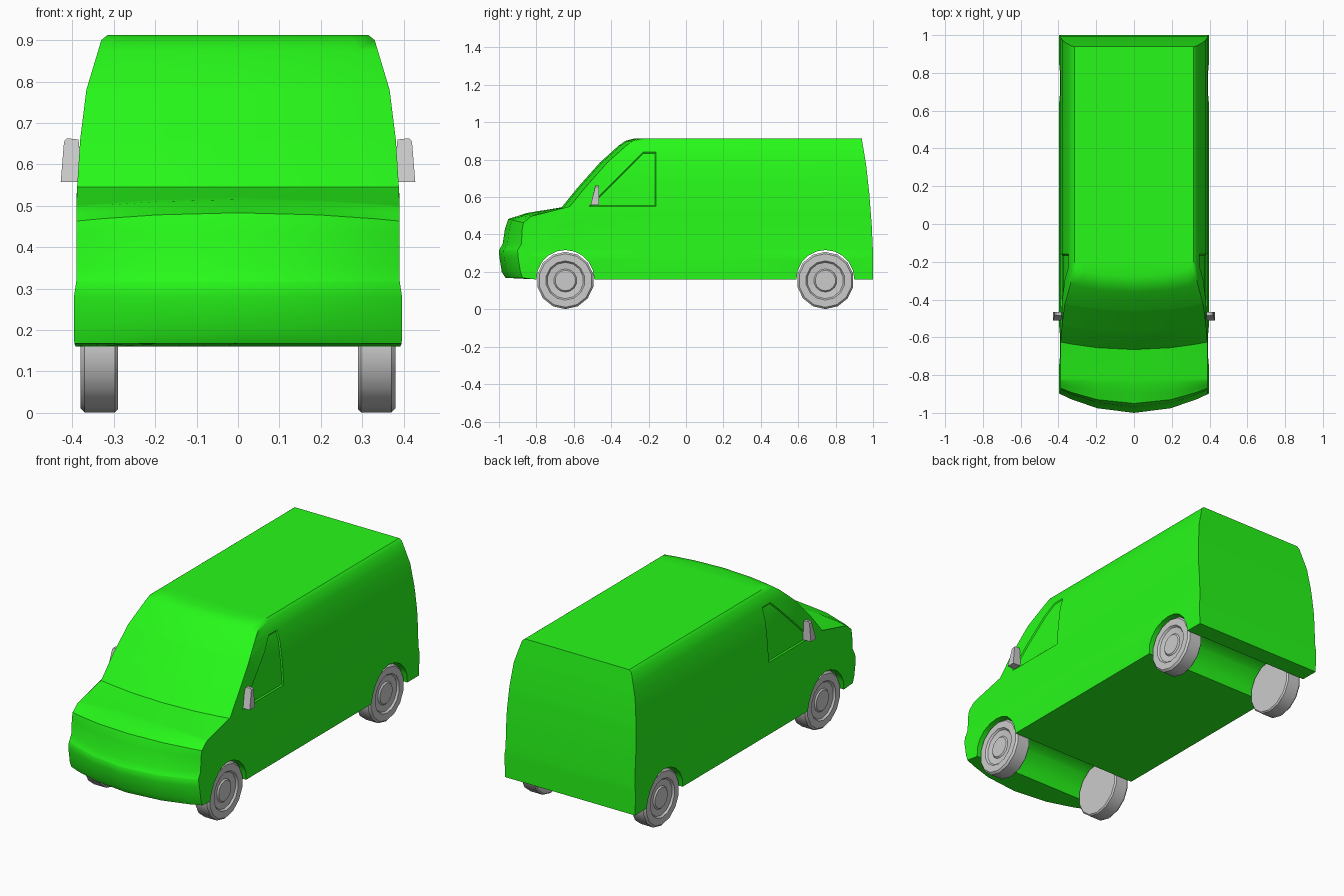
import bpy, bmesh, math
from mathutils import Vector

if "Cube" in bpy.data.objects:
    bpy.data.objects.remove(bpy.data.objects["Cube"])

W = 0.39
SEAM = -0.13
green = bpy.data.materials.new("green_paint")
green.diffuse_color = (0.02, 0.95, 0.01, 1)
green.use_nodes = True
green.node_tree.nodes["Principled BSDF"].inputs["Base Color"].default_value = green.diffuse_color

# half width of the body at each height
WIDTH = [(0.15, 0.388), (0.17, 0.396), (0.28, 0.396), (0.32, 0.39), (0.52, 0.39),
         (0.66, 0.381), (0.78, 0.366), (0.90, 0.33), (0.912, 0.315)]


def half_width(z):
    for (z0, w0), (z1, w1) in zip(WIDTH, WIDTH[1:]):
        if z <= z1:
            return w0 + (w1 - w0) * (z - z0) / (z1 - z0)
    return WIDTH[-1][1]


def finish(name, bm, angle, mat=None):
    bmesh.ops.recalc_face_normals(bm, faces=bm.faces)
    me = bpy.data.meshes.new(name)
    bm.to_mesh(me)
    bm.free()
    me.shade_smooth()
    me.set_sharp_from_angle(angle=math.radians(angle))
    if mat:
        me.materials.append(mat)
    ob = bpy.data.objects.new(name, me)
    bpy.context.collection.objects.link(ob)
    return ob


def prism(points, direction):
    bm = bmesh.new()
    face = bm.faces.new([bm.verts.new(p) for p in points])
    ext = bmesh.ops.extrude_face_region(bm, geom=[face], use_keep_orig=True)
    verts = [g for g in ext["geom"] if isinstance(g, bmesh.types.BMVert)]
    bmesh.ops.translate(bm, verts=verts, vec=direction)
    bmesh.ops.recalc_face_normals(bm, faces=bm.faces)
    return bm


def cut(bm, co, no):
    bmesh.ops.bisect_plane(bm, geom=bm.verts[:] + bm.edges[:] + bm.faces[:],
                           plane_co=co, plane_no=no, dist=1e-5)


def arch(yc):
    return [(yc + 0.155 * math.cos(a), 0.16 + 0.157 * math.sin(a))
            for a in (math.pi * i / 10 for i in range(11))]


def body(name, profile, y_cuts, window=False):
    bm = prism([(-W, y, z) for y, z in profile], Vector((2 * W, 0, 0)))
    for f in (-0.85, -0.5, 0, 0.5, 0.85):
        cut(bm, (f * W, 0, 0), (1, 0, 0))
    for z in (0.28, 0.32, 0.52, 0.55, 0.66, 0.78, 0.84, 0.90):
        cut(bm, (0, 0, z), (0, 0, 1))
    for y in y_cuts:
        cut(bm, (0, y, 0), (0, 1, 0))
    # recessed side windows behind the slanted pillar
    if window:
        cut(bm, (0, -0.49, 0.62), (0, 1, -1))
        bm.normal_update()
        panes = []
        for f in bm.faces:
            c = f.calc_center_median()
            if abs(f.normal.x) > 0.9 and 0.55 < c.z < 0.84 and c.y < -0.16 \
                    and c.y + 0.49 > c.z - 0.62:
                panes.append(f)
        bmesh.ops.inset_region(bm, faces=panes, thickness=0.006, depth=-0.006,
                               use_even_offset=True)
    # open the hidden joint between cab and cargo box
    joint = [f for f in bm.faces if all(abs(v.co.y - SEAM) < 1e-3 for v in f.verts)]
    bmesh.ops.delete(bm, geom=joint, context='FACES')
    # taper the sides, bow the nose and windscreen, drop the bonnet edges
    for v in bm.verts:
        f = v.co.x / W
        x, y, z = v.co
        v.co.x = f * half_width(z)
        v.co.y += 0.1 * f * f * min(1, max(0, (-0.82 - y) / 0.16))
        if z > 0.53 and y < -0.25:
            v.co.y += 0.04 * f * f
        if z > 0.45 and y < -0.7:
            v.co.z -= 0.02 * f * f
    return finish(name, bm, 38, green)


# cab
body("cab", [(SEAM, 0.16)] + arch(-0.645) +
     [(-0.965, 0.168), (-0.985, 0.20), (-0.998, 0.28), (-1.0, 0.315), (-0.98, 0.35),
      (-0.968, 0.43), (-0.95, 0.483), (-0.85, 0.515), (-0.665, 0.545), (-0.58, 0.65),
      (-0.46, 0.785), (-0.36, 0.875), (-0.325, 0.9), (-0.28, 0.912), (SEAM, 0.912)],
     (-0.9, -0.82, -0.66, -0.16), True)

# cargo box
body("cargo_box", [(1.0, 0.16)] + arch(0.745) +
     [(SEAM, 0.16), (SEAM, 0.912), (0.94, 0.912), (0.962, 0.78), (0.98, 0.62),
      (0.993, 0.45), (1.0, 0.3)], (0.25,))

# wheels
TYRE = [(0, 0.29), (0.146, 0.29), (0.153, 0.297), (0.153, 0.37), (0.143, 0.38),
        (0.105, 0.38), (0.097, 0.37), (0.062, 0.366), (0.055, 0.373), (0, 0.373)]


def wheel(name, side, yc):
    bm = bmesh.new()
    vs = [bm.verts.new((side * x, yc, 0.154 + r)) for r, x in TYRE]
    es = [bm.edges.new(p) for p in zip(vs, vs[1:])]
    bmesh.ops.spin(bm, geom=vs + es, cent=(0, yc, 0.154), axis=(1, 0, 0),
                   angle=math.tau, steps=14, use_duplicate=False)
    bmesh.ops.remove_doubles(bm, verts=bm.verts, dist=1e-4)
    finish(name, bm, 35)


# door mirrors
def mirror(name, side):
    shape = [(0.375, 0.557), (0.428, 0.557), (0.42, 0.655), (0.413, 0.663), (0.385, 0.66)]
    bm = prism([(side * x, -0.465, z) for x, z in shape], Vector((0, -0.02, 0)))
    for v in bm.verts:
        if v.co.y < -0.47 and v.co.z < 0.56:
            v.co.y -= 0.025
    finish(name, bm, 30)


for side, label in ((-1, "left"), (1, "right")):
    wheel("front_wheel_" + label, side, -0.645)
    wheel("rear_wheel_" + label, side, 0.745)
    mirror("door_mirror_" + label, side)
